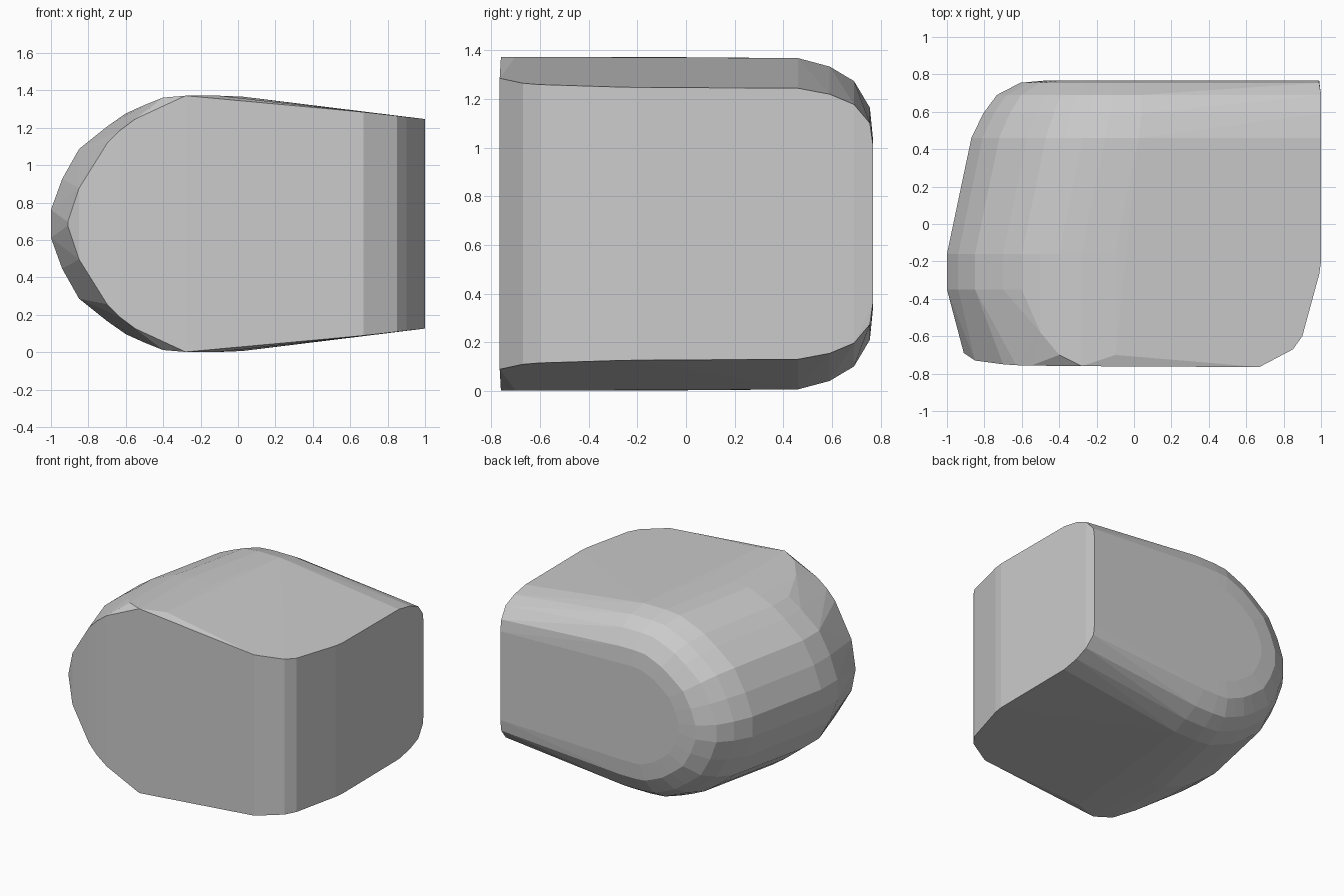
import bpy
import bmesh

if "Cube" in bpy.data.objects:
    bpy.data.objects.remove(bpy.data.objects["Cube"])

MID = 0.687  # height of the horizontal symmetry plane

# Half profile of the rounded nose: x, half height
nose = [(-1.0, .075), (-.94, .24), (-.85, .40), (-.70, .52), (-.60, .59),
        (-.50, .635), (-.40, .675), (-.28, .685), (-.10, .685)]


def slope(x):
    """Half height of the tapering body behind the nose."""
    return .685 - (x + .1) * .1136


points = []


def pair(x, y, dz):
    """Add a point and its mirror image above and below the middle."""
    points.extend([(x, y, MID + dz), (x, y, MID - dz)])


# Front face, bending back slightly towards the nose
for x, y, dz in [(.67, -.765, slope(.67)), (-.28, -.76, .685),
                 (-.55, -.757, .56), (-.63, -.755, .50), (-.70, -.75, .43),
                 (-.85, -.73, .19), (-.91, -.69, .01)]:
    pair(x, y, dz)

# Fullest nose sections
for x, dz in nose:
    y = -.35 if x < -.55 else (-.58 if x < -.45 else -.70)
    pair(x, y, dz)
    pair(x, -.16, dz)

# Rounded vertical front corner of the flat end
for x, y in [(.85, -.67), (.90, -.60), (.99, -.27), (1.0, -.20)]:
    pair(x, y, slope(x))

# Back sections, shifted along and progressively inset to round the rim
for y, shift, inset in [(.46, .125, .005), (.59, .15, .04), (.69, .16, .10),
                        (.755, .17, .21), (.767, .18, .33)]:
    s = 1 - inset / .69
    for x, dz in nose:
        pair(-.1 + (x + .1) * s + shift * s, y, dz * s)
    pair(.99 if y > .7 else 1.0, y, .56 - inset * .7)

# Skin the sections into one faceted convex block
bm = bmesh.new()
for p in points:
    bm.verts.new(p)
hull = bmesh.ops.convex_hull(bm, input=bm.verts[:])
loose = [v for v in bm.verts if not v.link_faces]
bmesh.ops.delete(bm, geom=loose, context='VERTS')
bmesh.ops.recalc_face_normals(bm, faces=bm.faces[:])
mesh = bpy.data.meshes.new("rounded_block")
bm.to_mesh(mesh)
bm.free()
block = bpy.data.objects.new("rounded_block", mesh)
bpy.context.collection.objects.link(block)
